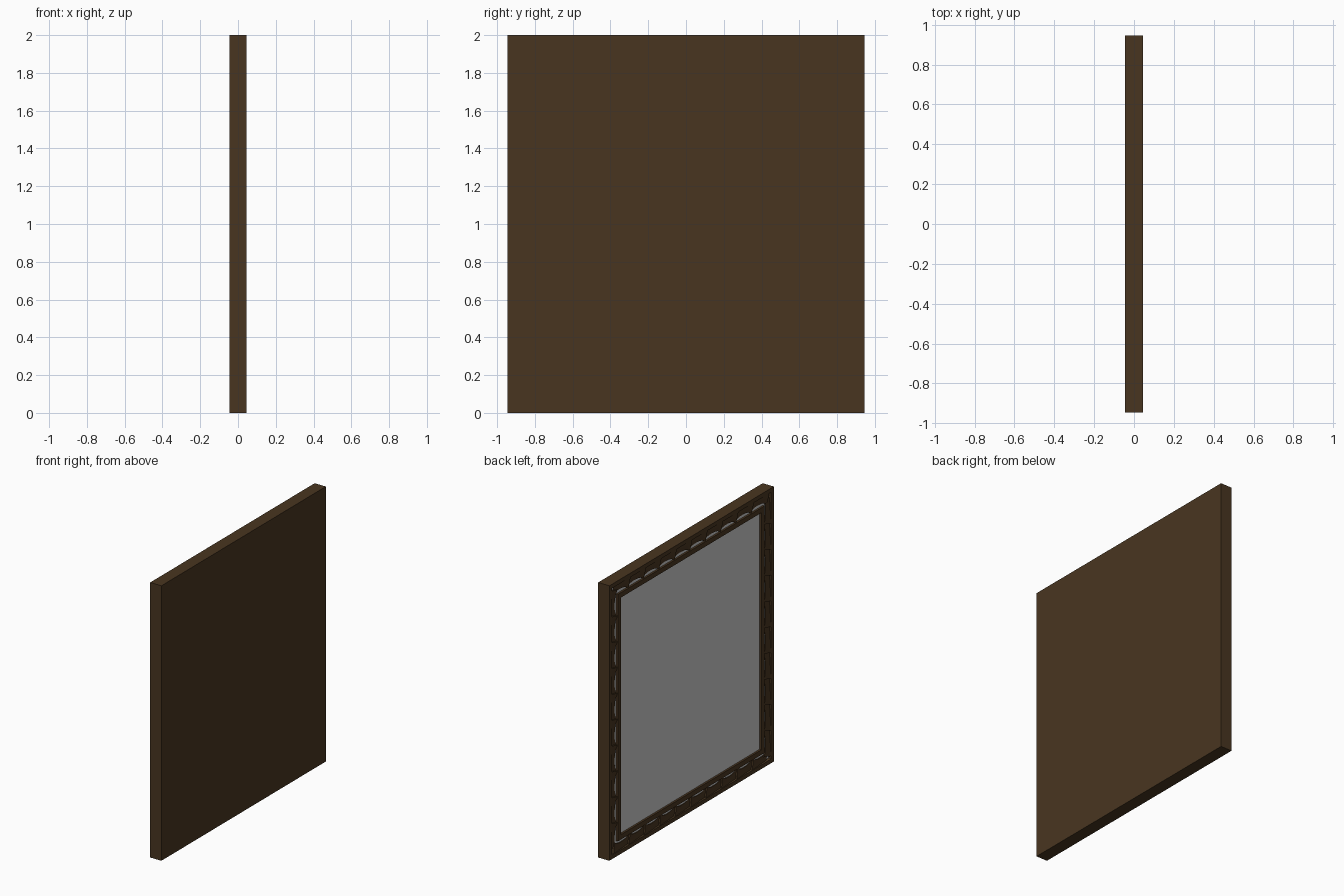
import bpy, bmesh, math
from mathutils import Matrix, Vector

if "Cube" in bpy.data.objects:
    bpy.data.objects.remove(bpy.data.objects["Cube"])

W, H, T = 1.89, 2.0, 0.09
FRONT, GLASS = -T / 2, -0.028

wood = bpy.data.materials.new("dark_wood")
wood.diffuse_color = (0.066, 0.036, 0.0146, 1)
wood.use_nodes = True
wood.node_tree.nodes["Principled BSDF"].inputs["Base Color"].default_value = wood.diffuse_color


def finish(name, bm, mat=None):
    bmesh.ops.recalc_face_normals(bm, faces=bm.faces[:])
    me = bpy.data.meshes.new(name)
    bm.to_mesh(me)
    bm.free()
    ob = bpy.data.objects.new(name, me)
    bpy.context.collection.objects.link(ob)
    if mat:
        me.materials.append(mat)
    return ob


def box(name, x0, x1, w, h, mat=None):
    bm = bmesh.new()
    m = Matrix.Translation(((x0 + x1) / 2, 0, H / 2)) @ Matrix.Diagonal((x1 - x0, w, h, 1))
    bmesh.ops.create_cube(bm, size=1, matrix=m)
    finish(name, bm, mat)


def ring(name, profile, mat):
    """Sweep a closed (inset, x) profile around the mitred rectangle."""
    bm = bmesh.new()
    loops = []
    for sy, sz in ((-1, -1), (1, -1), (1, 1), (-1, 1)):
        loops.append([bm.verts.new((x, sy * (W / 2 - i), H / 2 + sz * (H / 2 - i)))
                      for i, x in profile])
    n = len(profile)
    for a in range(4):
        p, q = loops[a], loops[(a + 1) % 4]
        for k in range(n):
            bm.faces.new((p[k], p[(k + 1) % n], q[(k + 1) % n], q[k]))
    finish(name, bm, mat)


# Backing board and mirror glass
box("backing_board", GLASS + 0.002, T / 2, W, H, wood)
box("mirror_glass", GLASS, GLASS + 0.002, W - 0.06, H - 0.06)

# Outer rim and the thin lip round the glass
ring("outer_rim", [(0, GLASS + 0.002), (0, FRONT), (0.03, FRONT), (0.036, GLASS + 0.002)], wood)
ring("inner_lip", [(0.102, GLASS + 0.001), (0.102, FRONT + 0.002),
                   (0.138, FRONT + 0.002), (0.138, GLASS + 0.001)], wood)

# Carved leaves between rim and lip: slanted, arched, with gaps at the tips
bm = bmesh.new()


def leaf(place, length):
    rows = []
    for k in range(7):
        t = k / 6
        tip = 0.078 + 0.026 * abs(2 * t - 1) ** 3
        top = FRONT + 0.001 + 0.010 * t
        row = []
        for s, drop in ((0, 0.0), (0.5, 0.002), (1, 0.006)):
            inset = 0.028 + (tip - 0.028) * s
            row.append(bm.verts.new(place(t * length + 0.02 * s, inset, top + drop)))
        row.append(bm.verts.new(place(t * length + 0.02, tip, GLASS + 0.001)))
        row.append(bm.verts.new(place(t * length, 0.028, GLASS + 0.001)))
        rows.append(row)
    for a, b in zip(rows, rows[1:]):
        for k in range(5):
            bm.faces.new((a[k], a[(k + 1) % 5], b[(k + 1) % 5], b[k]))
    bm.faces.new(rows[0])
    bm.faces.new(rows[-1])


def rail(half_len, half_across, turn, count):
    start = -half_len + 0.05
    step = (2 * half_len - 0.12) / count

    def place_at(i):
        def place(along, inset, x):
            u, v = start + i * step + along, half_across - inset
            c, s = round(math.cos(turn)), round(math.sin(turn))
            return Vector((x, u * c - v * s, H / 2 + u * s + v * c))
        return place
    for i in range(count):
        leaf(place_at(i), step)


for side in range(4):
    if side % 2 == 0:
        rail(W / 2, H / 2, side * math.pi / 2, 10)
    else:
        rail(H / 2, W / 2, side * math.pi / 2, 10)
finish("carved_leaves", bm, wood)
